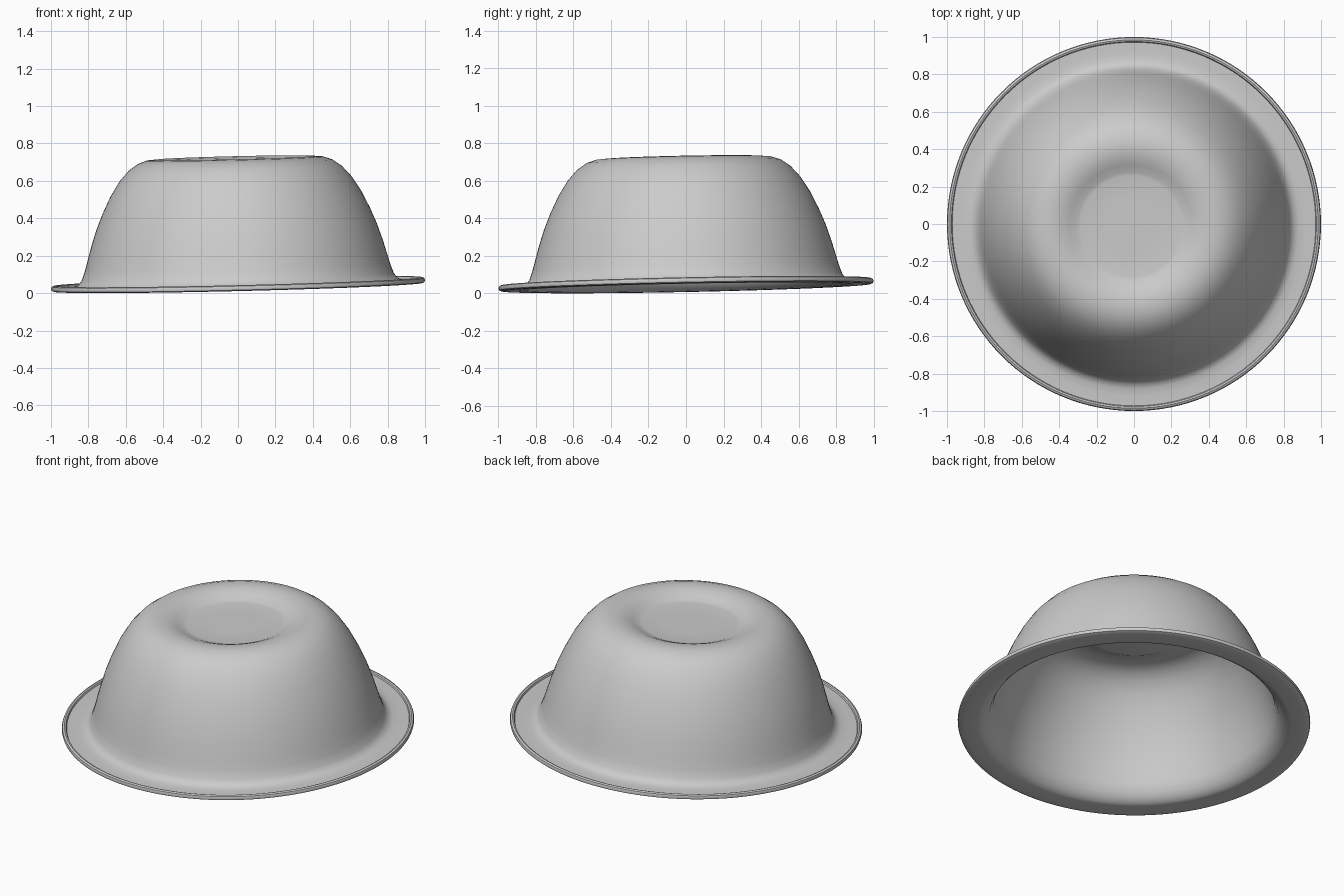
import bpy, bmesh, math
from mathutils import Matrix, Vector

if "Cube" in bpy.data.objects:
    bpy.data.objects.remove(bpy.data.objects["Cube"])

SEGMENTS = 128

# Outer skin: from the centre of the recessed foot, down the wall, to the lip
outer = [(0.0, 0.633), (0.14, 0.633), (0.27, 0.632), (0.29, 0.636), (0.33, 0.655),
         (0.37, 0.671), (0.42, 0.678), (0.47, 0.674), (0.52, 0.657), (0.57, 0.622),
         (0.62, 0.566), (0.67, 0.487), (0.715, 0.395), (0.75, 0.31),
         (0.78, 0.22), (0.80, 0.15), (0.817, 0.09), (0.835, 0.04), (0.855, 0.015),
         (0.88, 0.006), (0.92, 0.003), (0.972, 0.003)]
# Raised lip edge and flat underside of the flange
lip = [(0.976, 0.013), (0.985, 0.016), (0.996, 0.011), (1.0, 0.0),
       (0.997, -0.010), (0.985, -0.015), (0.96, -0.016)]
# Inner skin: from the flange back up to the centre
inner = [(0.89, -0.016), (0.868, -0.012), (0.845, 0.005), (0.82, 0.03),
         (0.80, 0.08), (0.783, 0.15), (0.763, 0.22), (0.733, 0.31),
         (0.698, 0.39), (0.653, 0.478), (0.605, 0.553), (0.558, 0.606),
         (0.51, 0.639), (0.465, 0.655), (0.42, 0.659), (0.375, 0.653),
         (0.33, 0.637), (0.29, 0.618), (0.27, 0.614), (0.0, 0.614)]


def lathe(name, profile, material):
    """Spin a profile (radius, height) that starts and ends on the axis."""
    bm = bmesh.new()
    rings = []
    for r, z in profile:
        if r == 0.0:
            rings.append([bm.verts.new((0, 0, z))])
        else:
            rings.append([bm.verts.new((r * math.cos(a), r * math.sin(a), z))
                          for a in (2 * math.pi * i / SEGMENTS for i in range(SEGMENTS))])
    for a, b in zip(rings, rings[1:]):
        for i in range(SEGMENTS):
            j = (i + 1) % SEGMENTS
            if len(a) == 1:
                bm.faces.new((a[0], b[i], b[j]))
            elif len(b) == 1:
                bm.faces.new((a[i], b[0], a[j]))
            else:
                bm.faces.new((a[i], b[i], b[j], a[j]))
    bmesh.ops.recalc_face_normals(bm, faces=bm.faces)
    mesh = bpy.data.meshes.new(name)
    bm.to_mesh(mesh)
    bm.free()
    mesh.materials.append(material)
    obj = bpy.data.objects.new(name, mesh)
    bpy.context.collection.objects.link(obj)
    return obj


grey = bpy.data.materials.new("light_grey")
grey.diffuse_color = (0.6, 0.6, 0.6, 1)
grey.use_nodes = True
grey.node_tree.nodes["Principled BSDF"].inputs["Base Color"].default_value = grey.diffuse_color

# Upturned bowl with a wide flange, leaning slightly to one side
bowl = lathe("bowl", outer + lip + inner, grey)
normal = Vector((-0.024, -0.020, 1.0)).normalized()
tilt = Vector((0, 0, 1)).rotation_difference(normal).to_matrix().to_4x4()
bowl.data.transform(Matrix.Translation((0.0, 0.0, 0.052)) @ tilt)

# Rest the lowest point of the rim on the ground
lowest = min(v.co.z for v in bowl.data.vertices)
bowl.data.transform(Matrix.Translation((0, 0, -lowest)))

bpy.context.view_layer.objects.active = bowl
bowl.select_set(True)
bpy.ops.object.shade_smooth_by_angle(angle=math.radians(40))
